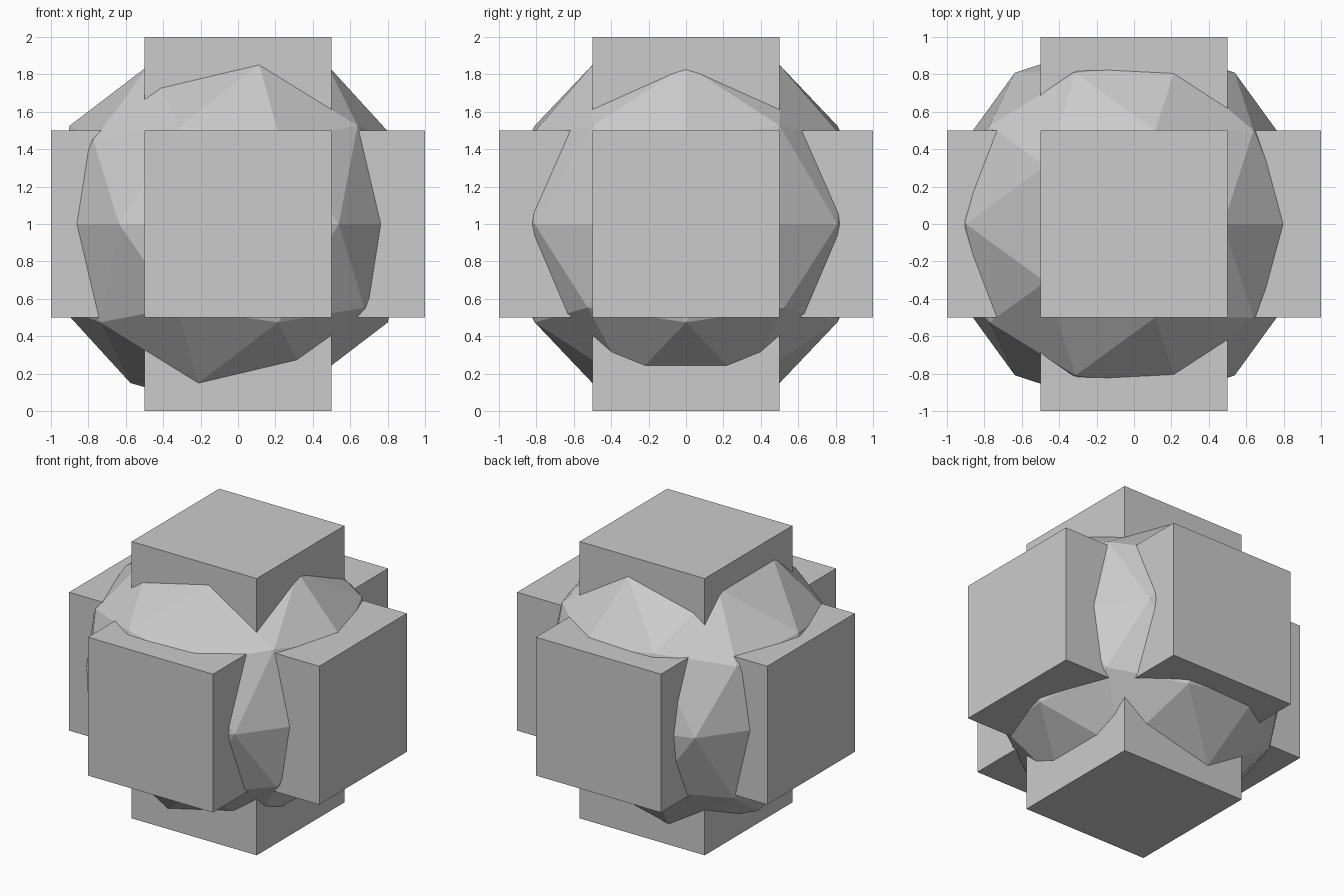
import bpy

if "Cube" in bpy.data.objects:
    bpy.data.objects.remove(bpy.data.objects["Cube"])

CENTRE_Z = 1.0

# Three square bars crossing at the centre, one along each axis
for name, size in (("bar_across", (2, 1, 1)),
                   ("bar_front_to_back", (1, 2, 1)),
                   ("bar_upright", (1, 1, 2))):
    bpy.ops.mesh.primitive_cube_add(size=1, location=(0, 0, CENTRE_Z))
    bar = bpy.context.object
    bar.name = name
    bar.scale = size
    bpy.ops.object.transform_apply(location=False, rotation=False, scale=True)

# Faceted ball filling the corners, its side points flush with the left bar end
bpy.ops.mesh.primitive_ico_sphere_add(subdivisions=2, radius=1,
                                      location=(-0.049, 0, CENTRE_Z))
bpy.context.object.name = "faceted_ball"
